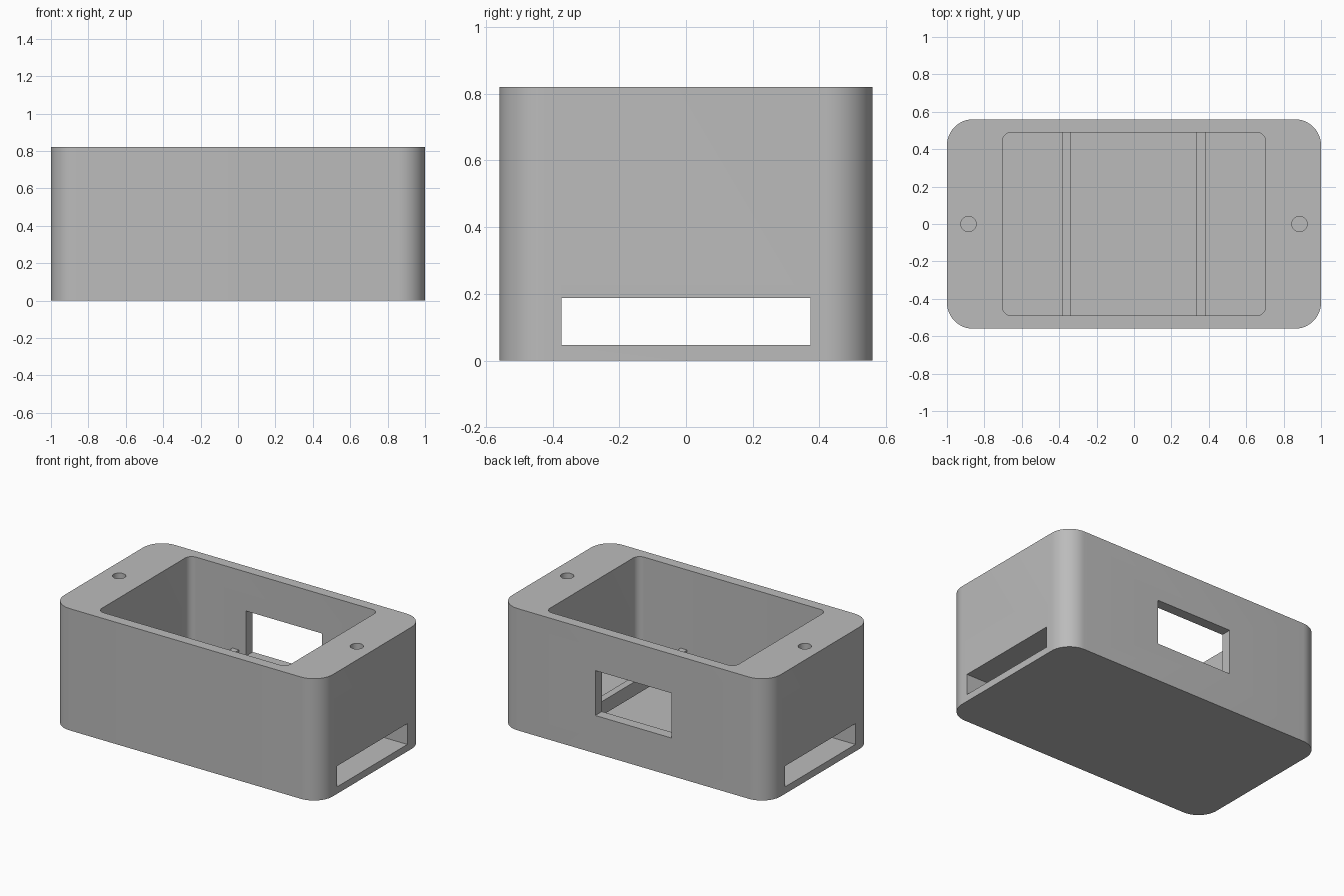
import bpy, bmesh, math

cube = bpy.data.objects.get("Cube")
if cube:
    bpy.data.objects.remove(cube, do_unlink=True)

grey = bpy.data.materials.new("light grey plastic")
grey.use_nodes = True
grey.diffuse_color = (0.5, 0.5, 0.5, 1)
grey.node_tree.nodes["Principled BSDF"].inputs["Base Color"].default_value = (0.5, 0.5, 0.5, 1)


def prism(name, x, y, z, radius=0, steps=12):
    """Upright block spanning the given ranges, with rounded vertical corners."""
    n = steps if radius else 0
    bm = bmesh.new()
    ring = []
    corners = ((x[1], y[1], -1, -1), (x[0], y[1], 1, -1), (x[0], y[0], 1, 1), (x[1], y[0], -1, 1))
    for q, (cx, cy, sx, sy) in enumerate(corners):
        for i in range(n + 1):
            a = math.pi / 2 * (q + (i / n if n else 0))
            ring.append(bm.verts.new((cx + radius * (sx + math.cos(a)),
                                      cy + radius * (sy + math.sin(a)), z[0])))
    base = bm.faces.new(ring)
    top = bmesh.ops.extrude_face_region(bm, geom=[base])["geom"]
    bmesh.ops.translate(bm, vec=(0, 0, z[1] - z[0]),
                        verts=[v for v in top if isinstance(v, bmesh.types.BMVert)])
    bmesh.ops.recalc_face_normals(bm, faces=bm.faces)
    mesh = bpy.data.meshes.new(name)
    bm.to_mesh(mesh)
    bm.free()
    mesh.materials.append(grey)
    obj = bpy.data.objects.new(name, mesh)
    bpy.context.collection.objects.link(obj)
    return obj


def cut(target, cutter):
    mod = target.modifiers.new("cut", "BOOLEAN")
    mod.operation = "DIFFERENCE"
    mod.solver = "EXACT"
    mod.object = cutter
    bpy.context.view_layer.objects.active = target
    bpy.ops.object.modifier_apply(modifier=mod.name)
    bpy.data.objects.remove(cutter, do_unlink=True)


wall = 0.047
height = 0.82

# Enclosure body with open top cavity
body = prism("enclosure_body", (-1, 1), (-0.56, 0.56), (0, height), 0.14)
cut(body, prism("cavity", (-0.703, 0.703), (-0.49, 0.49), (wall, 1), wall, 8))

# Slots through both ends, window in the back wall
for side in (-1, 1):
    cut(body, prism("slot", sorted((side * 0.6, side * 1.1)), (-0.373, 0.373), (wall, 0.187)))
cut(body, prism("window", (-0.283, 0.283), (0.4, 0.7), (0.255, 0.557)))

# Blind screw holes in the top
for side in (-1, 1):
    c = side * 0.885
    cut(body, prism("screw_hole", (c - 0.041, c + 0.041), (-0.041, 0.041), (0.4, 1), 0.041, 8))

# Support bars across the cavity
bars = [prism(name, (c - 0.024, c + 0.024), (-0.495, 0.495), (0.187, 0.281))
        for name, c in (("right_support_bar", -0.36), ("left_support_bar", 0.358))]

# Smooth rounded corners, sharp edges elsewhere
bpy.ops.object.select_all(action="DESELECT")
for obj in [body] + bars:
    obj.select_set(True)
bpy.context.view_layer.objects.active = body
bpy.ops.object.shade_smooth_by_angle(angle=math.radians(30))
